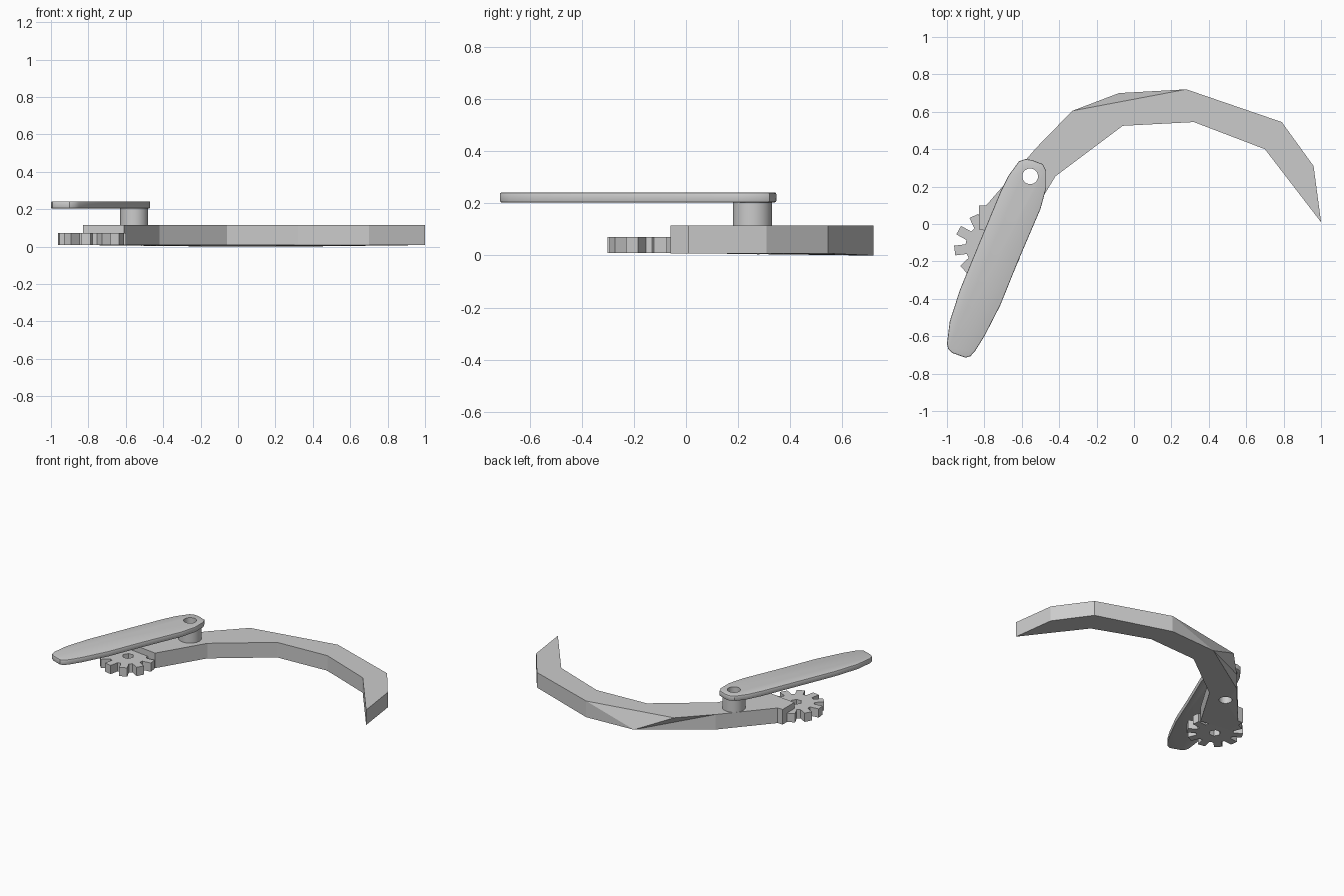
import bpy, bmesh
from math import cos, sin, radians, pi

cube = bpy.data.objects.get("Cube")
if cube:
    bpy.data.objects.remove(cube, do_unlink=True)

grey = bpy.data.materials.new("light_grey")
grey.use_nodes = True
grey.diffuse_color = (0.6, 0.6, 0.6, 1)
grey.node_tree.nodes["Principled BSDF"].inputs["Base Color"].default_value = (0.6, 0.6, 0.6, 1)

PIN = (-0.555, 0.255)
GEAR = (-0.78, -0.12)


def finish(name, bm):
    bmesh.ops.recalc_face_normals(bm, faces=bm.faces)
    mesh = bpy.data.meshes.new(name)
    bm.to_mesh(mesh)
    bm.free()
    mesh.materials.append(grey)
    obj = bpy.data.objects.new(name, mesh)
    bpy.context.collection.objects.link(obj)
    return obj


def prism(name, points, z0, z1):
    bm = bmesh.new()
    face = bm.faces.new([bm.verts.new((x, y, z0)) for x, y in points])
    top = bmesh.ops.extrude_face_region(bm, geom=[face])["geom"]
    for v in top:
        if isinstance(v, bmesh.types.BMVert):
            v.co.z = z1
    return finish(name, bm)


def ring(center, radius, sides, turn=0.0):
    return [(center[0] + radius * cos(turn + 2 * pi * i / sides),
             center[1] + radius * sin(turn + 2 * pi * i / sides)) for i in range(sides)]


def bake(obj):
    # Replace the mesh by its modified version
    deps = bpy.context.evaluated_depsgraph_get()
    mesh = bpy.data.meshes.new_from_object(obj.evaluated_get(deps))
    obj.modifiers.clear()
    obj.data = mesh


def drill(obj, center, radius, sides):
    cutter = prism("hole_cutter", ring(center, radius, sides), -0.2, 0.5)
    cutter.hide_render = True
    mod = obj.modifiers.new("hole", "BOOLEAN")
    mod.operation = "DIFFERENCE"
    mod.solver = "EXACT"
    mod.object = cutter
    bake(obj)
    bpy.data.objects.remove(cutter, do_unlink=True)


def smooth(obj, angle):
    bpy.ops.object.select_all(action="DESELECT")
    obj.select_set(True)
    bpy.context.view_layer.objects.active = obj
    bpy.ops.object.shade_smooth_by_angle(angle=radians(angle))


# Curved claw: one outer corner exists only on top, the next only below
outline = [(-0.83, 0.10), (-0.83, -0.03), (-0.61, -0.06), (-0.42, 0.255), (-0.06, 0.525),
           (0.32, 0.545), (0.70, 0.40), (1.0, 0.01), (0.96, 0.31), (0.79, 0.545),
           (0.28, 0.72), (-0.52, 0.41), (-0.79, 0.10)]
bm = bmesh.new()
upper = [bm.verts.new((x, y, 0.115)) for x, y in outline]
lower = [bm.verts.new((x, y, 0.0 if y > 0.6 else 0.008)) for x, y in outline]
high = bm.verts.new((-0.33, 0.605, 0.115))
low = bm.verts.new((-0.08, 0.70, 0.0))
bm.faces.new(upper[:11] + [high] + upper[11:])
bm.faces.new(lower[:11] + [low] + lower[11:])
for i in range(len(outline)):
    j = (i + 1) % len(outline)
    if i != 10:
        bm.faces.new((upper[i], upper[j], lower[j], lower[i]))
d, a = 10, 11
for tri in ((upper[d], low, lower[d]), (upper[d], high, low),
            (high, upper[a], low), (upper[a], lower[a], low)):
    bm.faces.new(tri)
claw = finish("claw", bm)
drill(claw, PIN, 0.042, 32)

# Gear with ten square teeth
teeth = []
for i in range(10):
    mid = radians(7 + 36 * i)
    for r, half in ((0.118, 0.026), (0.18, 0.026), (0.18, -0.026), (0.118, -0.026)):
        teeth.append((GEAR[0] + r * cos(mid) + half * sin(mid),
                      GEAR[1] + r * sin(mid) - half * cos(mid)))
gear = prism("gear", teeth, 0.01, 0.072)
drill(gear, GEAR, 0.038, 6)

# Spacer collar between claw and lever
collar = prism("collar", ring(PIN, 0.075, 40), 0.11, 0.206)
drill(collar, PIN, 0.042, 32)
smooth(collar, 30)

# Long rounded lever
lever_outline = [(-0.58, 0.347), (-0.545, 0.342), (-0.487, 0.32), (-0.47, 0.285), (-0.47, 0.19),
                 (-0.50, 0.08), (-0.62, -0.20), (-0.715, -0.435), (-0.80, -0.60), (-0.85, -0.68),
                 (-0.875, -0.707), (-0.90, -0.715), (-0.97, -0.69), (-0.993, -0.67), (-1.0, -0.64),
                 (-0.985, -0.52), (-0.93, -0.35), (-0.80, -0.035), (-0.715, 0.17), (-0.67, 0.26),
                 (-0.615, 0.335)]
lever = prism("lever", lever_outline, 0.204, 0.242)
bevel = lever.modifiers.new("edge", "BEVEL")
bevel.width = 0.006
bevel.segments = 2
bevel.limit_method = "ANGLE"
bevel.angle_limit = radians(60)
bake(lever)
drill(lever, PIN, 0.042, 32)
smooth(lever, 30)
